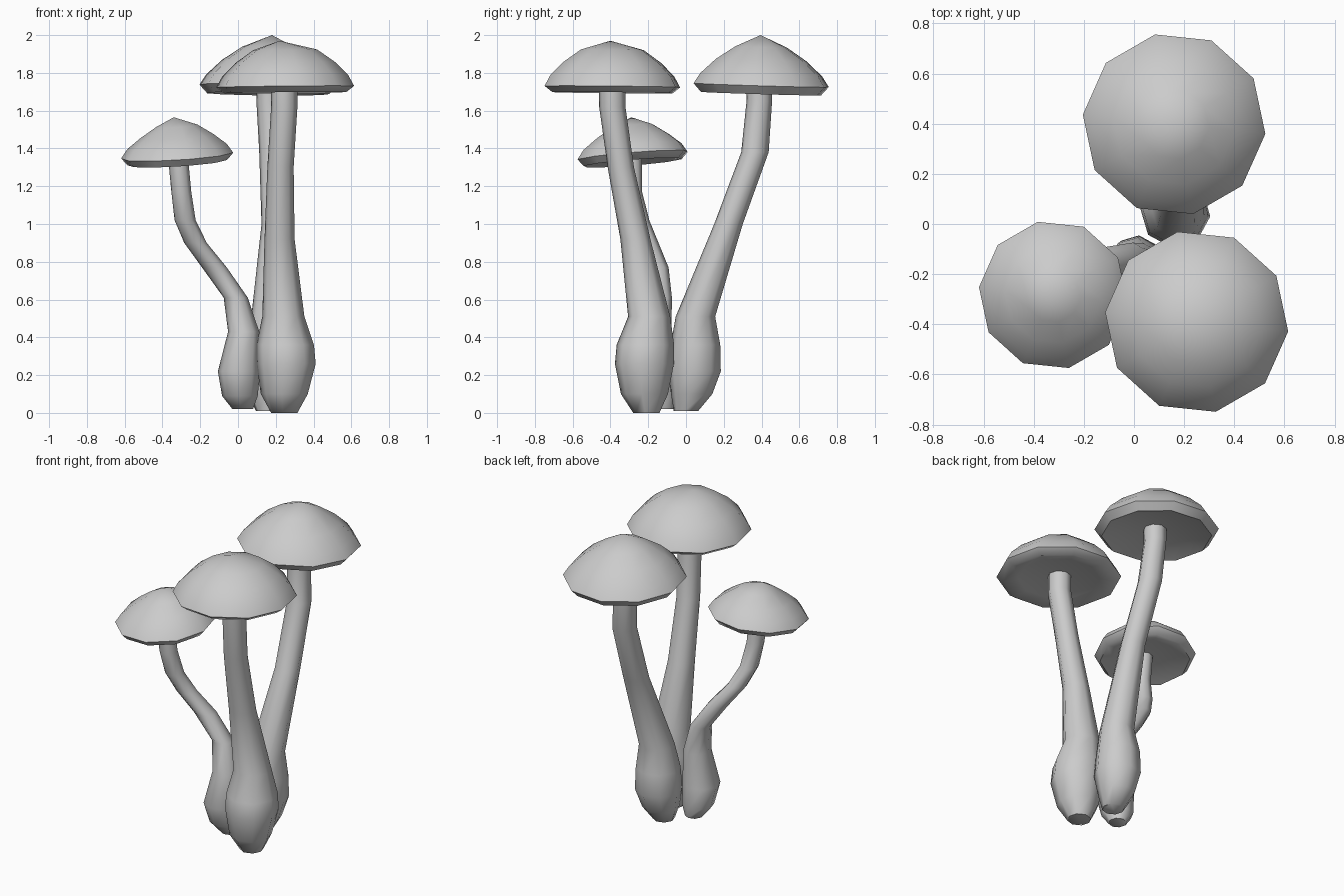
import bpy, bmesh, math
from mathutils import Vector

if "Cube" in bpy.data.objects:
    bpy.data.objects.remove(bpy.data.objects["Cube"])


def loft(name, rings, sides, phase):
    """Join polygon rings (centre, radius, slope x, slope y); radius 0 makes a point."""
    bm = bmesh.new()
    loops = []
    for c, r, sx, sy in rings:
        if r == 0:
            loops.append([bm.verts.new(c)])
            continue
        loop = []
        for i in range(sides):
            a = phase + 2 * math.pi * i / sides
            x, y = r * math.cos(a), r * math.sin(a)
            loop.append(bm.verts.new(Vector(c) + Vector((x, y, sx * x + sy * y))))
        loops.append(loop)
    for lo, hi in zip(loops, loops[1:]):
        for i in range(sides):
            j = (i + 1) % sides
            if len(lo) == 1:
                bm.faces.new((lo[0], hi[j], hi[i]))
            elif len(hi) == 1:
                bm.faces.new((lo[i], lo[j], hi[0]))
            else:
                bm.faces.new((lo[i], lo[j], hi[j], hi[i]))
    for loop in (loops[0], loops[-1]):
        if len(loop) > 1:
            bm.faces.new(loop)
    bmesh.ops.recalc_face_normals(bm, faces=bm.faces)
    me = bpy.data.meshes.new(name)
    bm.to_mesh(me)
    bm.free()
    ob = bpy.data.objects.new(name, me)
    bpy.context.collection.objects.link(ob)
    bpy.ops.object.select_all(action='DESELECT')
    bpy.context.view_layer.objects.active = ob
    ob.select_set(True)
    bpy.ops.object.shade_smooth_by_angle(angle=math.radians(60))


def stem(name, pts):
    """Bulbous stem from x, y, z, radius stations."""
    loft(name, [((x, y, z), r, 0, 0) for x, y, z, r in pts], 8, math.radians(-6))


def cap(name, centre, apex, profile, tilt):
    """Ten-sided cap; profile is radius, z from the underside out and up to the tip."""
    rings = [((centre[0], centre[1], z), r, *tilt) for r, z in profile]
    rings.append((apex, 0, 0, 0))
    loft(name, rings, 10, math.radians(-6))


# front mushroom
stem("front_stem", [
    (.245, -.21, 0, .07), (.245, -.22, .10, .125), (.255, -.22, .26, .157),
    (.25, -.215, .36, .153), (.24, -.195, .51, .112), (.22, -.268, .92, .08),
    (.225, -.345, 1.3, .07), (.245, -.39, 1.62, .07), (.245, -.39, 1.76, .07)])
cap("front_cap", (.25, -.39), (.22, -.40, 1.97),
    [(.06, 1.73), (.24, 1.715), (.325, 1.695), (.367, 1.727),
     (.335, 1.785), (.265, 1.855), (.17, 1.922)], (.01, -.01))

# back mushroom
stem("back_stem", [
    (.16, 0, .01, .065), (.16, .03, .10, .11), (.165, .045, .22, .14),
    (.165, .05, .36, .132), (.175, .05, .51, .105), (.2, .225, 1.0, .076),
    (.185, .365, 1.38, .073), (.165, .388, 1.65, .068), (.165, .388, 1.77, .068)])
cap("back_cap", (.16, .398), (.18, .395, 2.0),
    [(.06, 1.735), (.24, 1.715), (.325, 1.69), (.366, 1.735),
     (.33, 1.79), (.245, 1.868), (.14, 1.937)], (-.01, -.03))

# small left mushroom
stem("left_stem", [
    (.025, -.12, .02, .055), (.01, -.14, .09, .095), (.005, -.165, .22, .112),
    (.03, -.16, .43, .083), (-.012, -.138, .61, .064), (-.125, -.158, .77, .066),
    (-.225, -.205, .9, .06), (-.28, -.25, 1.02, .056), (-.30, -.285, 1.17, .053),
    (-.32, -.287, 1.38, .053)])
cap("left_cap", (-.322, -.283), (-.34, -.29, 1.565),
    [(.05, 1.345), (.19, 1.34), (.265, 1.325), (.298, 1.362),
     (.265, 1.41), (.195, 1.465), (.11, 1.52)], (.06, .08))
